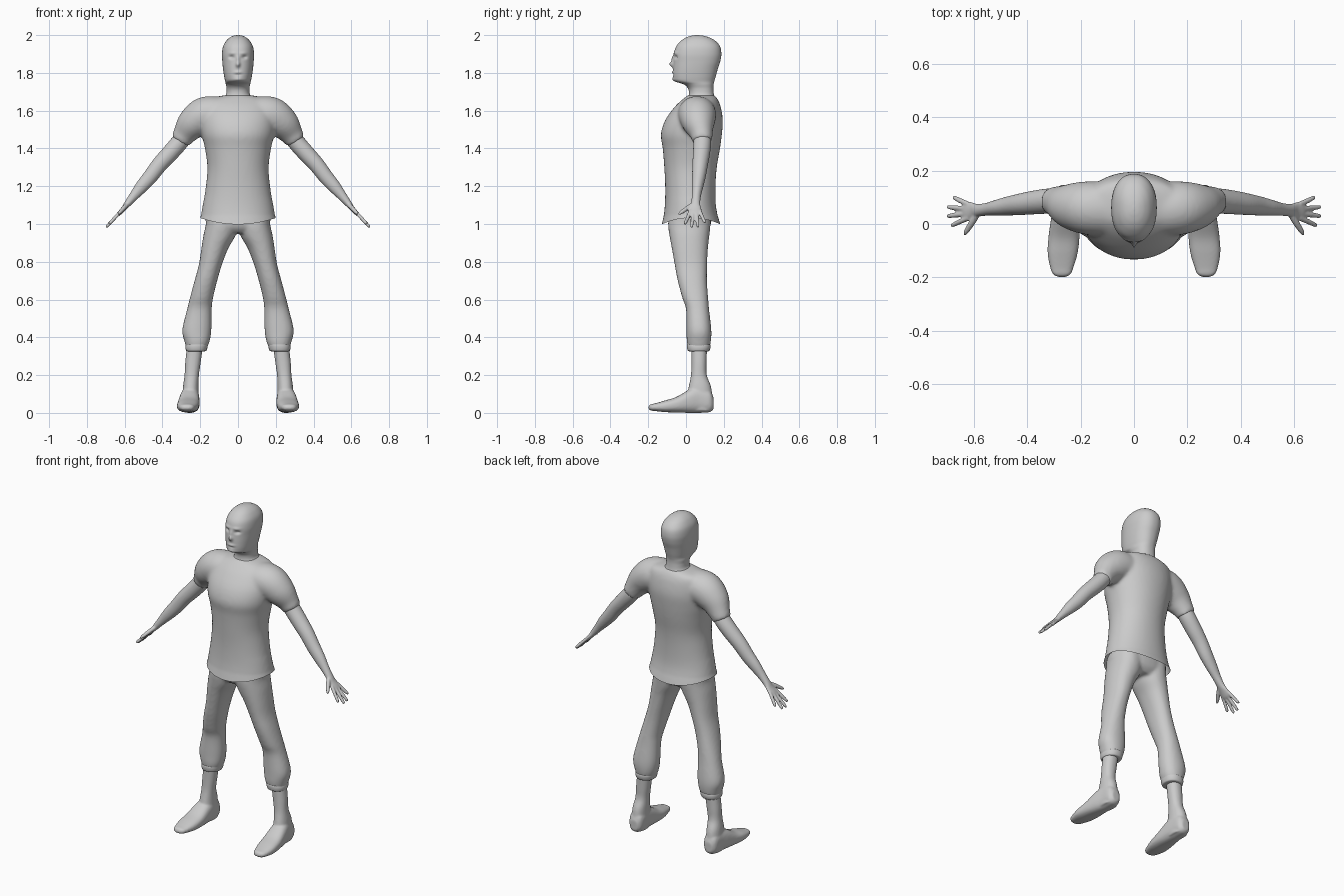
import bpy, bmesh, math
from mathutils import Vector

X, Y, Z = Vector((1, 0, 0)), Vector((0, 1, 0)), Vector((0, 0, 1))


def spline(rows, k):
    """Catmull-Rom resampling of numeric rows."""
    rows = [Vector(r) for r in rows]
    p = [rows[0]] + rows + [rows[-1]]
    out = []
    for i in range(1, len(p) - 2):
        a, b, c, d = p[i - 1:i + 3]
        for j in range(k):
            t = j / k
            out.append(0.5 * (2 * b + (c - a) * t + (2 * a - 5 * b + 4 * c - d) * t * t
                              + (3 * b - a - 3 * c + d) * t ** 3))
    return out + [rows[-1]]


def loft(bm, rows, axes=None, mirror=False, p=2.0, seg=40, k=5):
    """Tube through rows (x, y, z, half_a, half_b); without axes it follows its path."""
    pts = spline(rows, k)
    for s in ((1, -1) if mirror else (1,)):
        rings = []
        for i, r in enumerate(pts):
            if axes:
                A, B = axes
            else:
                t = Vector(pts[min(i + 1, len(pts) - 1)][:3]) - Vector(pts[max(i - 1, 0)][:3])
                A = Y.cross(t).normalized()
                B = t.cross(A).normalized()
            ring = []
            for n in range(seg):
                u = 2 * math.pi * n / seg
                c, d = math.cos(u), math.sin(u)
                v = (Vector(r[:3]) + A * r[3] * math.copysign(abs(c) ** (2 / p), c)
                     + B * r[4] * math.copysign(abs(d) ** (2 / p), d))
                ring.append(bm.verts.new((v.x * s, v.y, v.z)))
            rings.append(ring)
        for a, b in zip(rings, rings[1:]):
            for n in range(seg):
                bm.faces.new((a[n - 1], a[n], b[n], b[n - 1]))
        bm.faces.new(rings[0])
        bm.faces.new(rings[-1])


def upright(rows):
    """(z, centre x, half width, front y, back y) to loft rows."""
    return [(cx, (f + b) / 2, z, w, (b - f) / 2) for z, cx, w, f, b in rows]


def finish(name, bm, voxel=0, smooth=0):
    bmesh.ops.recalc_face_normals(bm, faces=bm.faces[:])
    me = bpy.data.meshes.new(name)
    bm.to_mesh(me)
    bm.free()
    ob = bpy.data.objects.new(name, me)
    bpy.context.collection.objects.link(ob)
    if voxel:
        m = ob.modifiers.new("fuse", 'REMESH')
        m.mode, m.voxel_size = 'VOXEL', voxel
        if smooth:
            m = ob.modifiers.new("soften", 'SMOOTH')
            m.factor, m.iterations = 0.5, smooth
        dg = bpy.context.evaluated_depsgraph_get()
        me = bpy.data.meshes.new_from_object(ob.evaluated_get(dg))
        ob.modifiers.clear()
        ob.data = me
    for f in ob.data.polygons:
        f.use_smooth = True
    return ob


# head and neck, with the face pushed in and out by soft bumps
bm = bmesh.new()
loft(bm, upright([
    (1.63, 0, .10, .01, .15), (1.662, 0, .085, .005, .155), (1.685, 0, .064, .015, .148),
    (1.715, 0, .060, .012, .145), (1.738, 0, .064, -.01, .146), (1.756, 0, .068, -.058, .15),
    (1.78, 0, .073, -.068, .157), (1.82, 0, .079, -.068, .168), (1.86, 0, .083, -.066, .181),
    (1.90, 0, .085, -.064, .187), (1.94, 0, .079, -.052, .18), (1.97, 0, .062, -.026, .155),
    (1.988, 0, .042, .002, .122), (1.997, 0, .022, .03, .09), (2.0, 0, .004, .052, .064)]),
    (X, Y), p=2.25, seg=96, k=8)
BUMPS = [(0, 1.845, .010, .014, -.020), (0, 1.872, .008, .020, -.010), (0, 1.803, .020, .006, -.007),
         (0, 1.79, .018, .004, .004), (0, 1.765, .022, .012, -.006), (.034, 1.883, .014, .009, .012),
         (-.034, 1.883, .014, .009, .012), (.03, 1.905, .02, .007, -.005), (-.03, 1.905, .02, .007, -.005)]
for v in bm.verts:
    if v.co.y < .03 and v.co.z > 1.74:
        x, z = v.co.x, v.co.z
        for bx, bz, sx, sz, amp in BUMPS:
            v.co.y += amp * math.exp(-((x - bx) / sx) ** 2 - ((z - bz) / sz) ** 2)
finish("head", bm)

# shirt: torso and sleeves fused, then cut open along a curved hem
bm = bmesh.new()
loft(bm, upright([
    (.95, 0, .205, -.13, .185), (1.01, 0, .197, -.122, .175), (1.1, 0, .185, -.112, .158),
    (1.2, 0, .17, -.11, .156), (1.3, 0, .162, -.115, .163), (1.4, 0, .175, -.123, .18),
    (1.475, 0, .192, -.133, .19), (1.55, 0, .198, -.11, .195), (1.62, 0, .19, -.06, .184),
    (1.66, 0, .165, -.018, .168), (1.682, 0, .07, .01, .15)]), (X, Y), p=2.1, seg=64)
loft(bm, [(.09, .055, 1.585, .09, .10), (.175, .06, 1.575, .098, .10), (.24, .068, 1.53, .085, .085),
          (.283, .082, 1.475, .063, .06), (.306, .086, 1.437, .052, .053)], mirror=True)
shirt = finish("shirt", bm, .01, 8)
bm = bmesh.new()
bm.from_mesh(shirt.data)
bmesh.ops.bisect_plane(bm, geom=bm.verts[:] + bm.edges[:] + bm.faces[:],
                       plane_co=(0, 0, .998), plane_no=Z, clear_inner=True)
for v in bm.verts:
    fall = max(0, 1 - (v.co.z - .998) / .15)
    v.co.z += .035 * (v.co.x / .2) ** 2 * fall
    flare = 1 + .03 * max(0, 1 - (v.co.z - .998) / .05)
    v.co.x *= flare
    v.co.y = .025 + (v.co.y - .025) * flare
bm.to_mesh(shirt.data)
bm.free()
for f in shirt.data.polygons:
    f.use_smooth = True

# trousers: hips and two legs fused
bm = bmesh.new()
loft(bm, upright([(.952, 0, .10, -.06, .10), (.98, 0, .155, -.085, .125), (1.02, 0, .172, -.095, .135),
                  (1.07, 0, .165, -.09, .135)]), (X, Y), p=2.3)
loft(bm, upright([
    (1.06, .088, .08, -.09, .13), (1.0, .087, .083, -.095, .13), (.94, .098, .085, -.088, .124),
    (.87, .123, .071, -.075, .116), (.785, .146, .061, -.06, .112), (.70, .170, .060, -.044, .111),
    (.61, .193, .061, -.02, .117), (.55, .204, .065, 0, .122), (.44, .218, .077, .003, .134),
    (.38, .217, .067, .004, .132), (.34, .219, .053, .012, .122)]), (X, Y), mirror=True, p=2.2)
finish("trousers", bm, .009, 6)

# rolled cuffs
bm = bmesh.new()
loft(bm, upright([(.326, .222, .047, .018, .117), (.33, .221, .054, .01, .124), (.345, .22, .058, .006, .129),
                  (.36, .218, .058, .006, .129), (.366, .218, .052, .01, .124)]), (X, Y), mirror=True, p=2.2)
finish("cuffs", bm)

# lower legs and feet
bm = bmesh.new()
loft(bm, upright([(.36, .227, .042, .028, .112), (.27, .238, .041, .029, .109), (.2, .245, .038, .026, .110),
                  (.14, .250, .041, .015, .132), (.06, .252, .044, 0, .142), (.01, .252, .04, .02, .138)]),
     (X, Y), mirror=True, p=2.2)
FOOT = [(.146, .252, .022, .02, .08), (.125, .252, .041, .004, .12), (.07, .253, .047, 0, .14),
        (.02, .257, .053, 0, .125), (-.05, .262, .058, .002, .085), (-.11, .267, .056, .004, .066),
        (-.165, .270, .043, .01, .05), (-.188, .270, .033, .013, .045), (-.198, .270, .015, .02, .035)]
loft(bm, [(cx, y, (b + t) / 2, w, (t - b) / 2) for y, cx, w, b, t in FOOT], (X, Z), mirror=True, p=2.5)
finish("feet", bm, .006, 4)

# arms and hands
bm = bmesh.new()
loft(bm, [(.26, .083, 1.50, .045, .045), (.31, .086, 1.432, .046, .047), (.36, .082, 1.375, .045, .045),
          (.415, .075, 1.315, .042, .041), (.465, .068, 1.25, .039, .036), (.51, .061, 1.198, .034, .030),
          (.55, .055, 1.15, .025, .024), (.585, .051, 1.107, .018, .024), (.605, .049, 1.082, .013, .032),
          (.628, .048, 1.057, .011, .036), (.64, .047, 1.046, .007, .031)], mirror=True)
# fingers: root y, then tip (x, y)
palm = lambda x, y, r: (x, y, 1.105 - (x - .585) * 1.08, r, r)
for y0, x1, y1 in ((.074, .676, .098), (.056, .697, .063), (.039, .698, .030), (.022, .683, -.004)):
    loft(bm, [palm(.618, y0, .009), palm((.618 + x1) / 2, (y0 + y1) / 2, .0095),
              palm(x1 - .005, y1, .008), palm(x1, y1, .003)], mirror=True, seg=14, k=4)
loft(bm, [palm(.588, .035, .012), palm(.606, .005, .012), palm(.626, -.026, .0095), palm(.635, -.041, .004)],
     mirror=True, seg=14, k=4)
finish("arms_and_hands", bm, .0045, 2)
